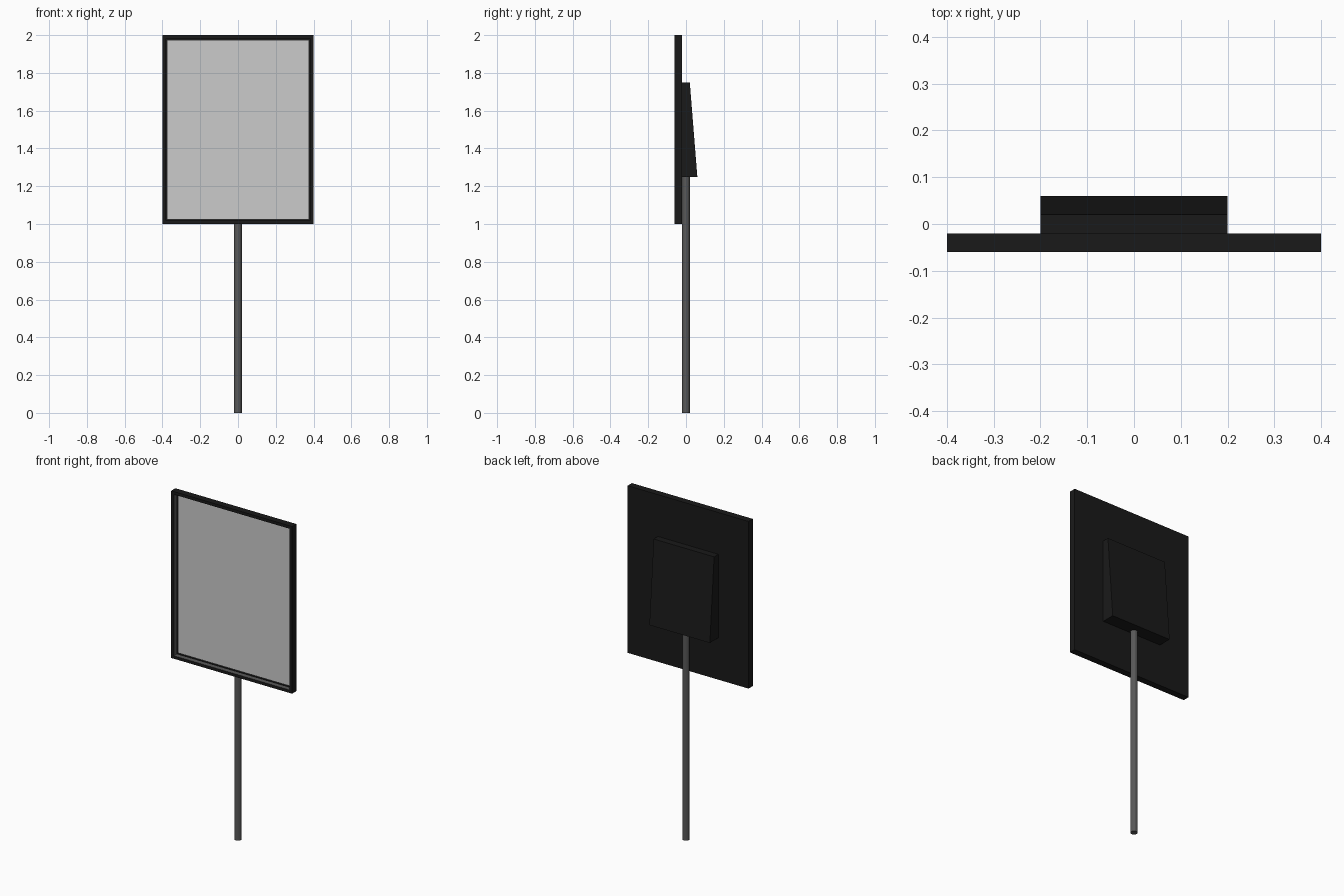
import bpy, bmesh

if "Cube" in bpy.data.objects:
    bpy.data.objects.remove(bpy.data.objects["Cube"])


def material(name, value):
    m = bpy.data.materials.new(name)
    m.diffuse_color = (value, value, value, 1)
    m.use_nodes = True
    m.node_tree.nodes["Principled BSDF"].inputs["Base Color"].default_value = m.diffuse_color
    return m


black = material("black_plastic", 0.01)
metal = material("dark_metal", 0.1)


def finish(name, bm, *mats):
    bmesh.ops.recalc_face_normals(bm, faces=bm.faces[:])
    mesh = bpy.data.meshes.new(name)
    bm.to_mesh(mesh)
    bm.free()
    for m in mats:
        mesh.materials.append(m)
    ob = bpy.data.objects.new(name, mesh)
    bpy.context.collection.objects.link(ob)
    return ob


def box(x, y0, y1, z0, z1):
    bm = bmesh.new()
    bmesh.ops.create_cube(bm, size=1)
    for v in bm.verts:
        v.co.x *= 2 * x
        v.co.y = y1 if v.co.y > 0 else y0
        v.co.z = z1 if v.co.z > 0 else z0
    return bm


# Panel frame: front face inset to a border and pushed in to a recess
bm = box(0.4, -0.06, -0.02, 1.0, 2.0)
front = min(bm.faces, key=lambda f: f.calc_center_median().y)
bmesh.ops.inset_region(bm, faces=[front], thickness=0.025)
walls = bmesh.ops.inset_region(bm, faces=[front], thickness=0, depth=-0.03)["faces"]
for v in front.verts:
    v.co.y = -0.03
for f in walls:
    f.material_index = 1
bmesh.ops.delete(bm, geom=[front], context='FACES_ONLY')
finish("panel_frame", bm, black, metal)

# Screen closing the bottom of the recess
bm = bmesh.new()
bm.faces.new([bm.verts.new((x, -0.03, z)) for x, z in
              ((-0.375, 1.025), (0.375, 1.025), (0.375, 1.975), (-0.375, 1.975))])
screen = finish("screen", bm)
if screen.data.polygons[0].normal.y > 0:
    screen.data.flip_normals()

# Rear housing: wedge that is thicker at the bottom
bm = box(0.2, -0.02, 0.06, 1.25, 1.75)
for v in bm.verts:
    if v.co.y > 0 and v.co.z > 1.5:
        v.co.y = 0.02
finish("rear_housing", bm, black)

# Stand pole
bm = bmesh.new()
bmesh.ops.create_cone(bm, cap_ends=True, segments=16, radius1=0.02, radius2=0.02, depth=1.25)
bmesh.ops.translate(bm, verts=bm.verts[:], vec=(0, 0, 0.625))
finish("stand_pole", bm, metal)
